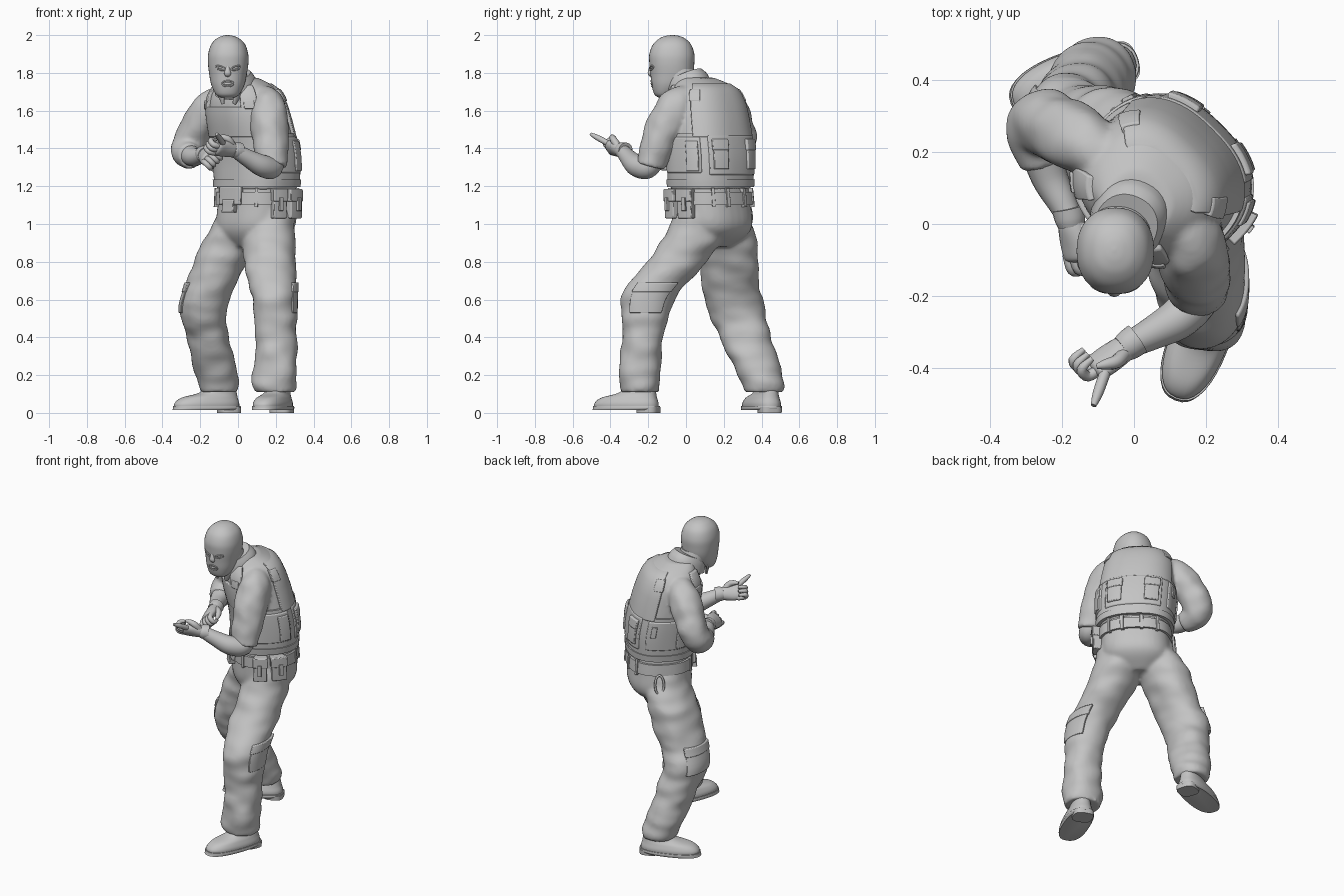
import bpy, bmesh, math
from mathutils import Vector, Matrix, noise

cube = bpy.data.objects.get("Cube")
if cube:
    bpy.data.objects.remove(cube)
grey = bpy.data.materials.new("plain grey")
grey.use_nodes = True
grey.diffuse_color = (0.55, 0.55, 0.55, 1)
grey.node_tree.nodes["Principled BSDF"].inputs["Base Color"].default_value = (0.55, 0.55, 0.55, 1)
rad = math.radians
TURN = rad(-45)   # body twist
CIRCLE = [2 * math.pi * i / 24 for i in range(24)]

def finish(name, data):
    o = bpy.data.objects.new(name, data)
    bpy.context.collection.objects.link(o)
    data.materials.append(grey)
    return o

def from_bm(name, bm):
    bmesh.ops.recalc_face_normals(bm, faces=bm.faces)
    me = bpy.data.meshes.new(name)
    bm.to_mesh(me)
    bm.free()
    return finish(name, me)

def skin(name, loops):
    """Closed skin over a stack of equal point loops."""
    bm = bmesh.new()
    rows = [[bm.verts.new(p) for p in loop] for loop in loops]
    n = len(rows[0])
    for r, q in zip(rows, rows[1:]):
        for i in range(n):
            bm.faces.new((r[i], r[(i + 1) % n], q[(i + 1) % n], q[i]))
    bm.faces.new(rows[0][::-1])
    bm.faces.new(rows[-1])
    return from_bm(name, bm)

def spline(rings, s):
    """Smooth in-between ring at parameter s."""
    k = len(rings) - 1
    i = max(0, min(int(s), k - 1))
    f = s - i
    a, b, c, d = (Vector(rings[max(0, min(j, k))]) for j in (i - 1, i, i + 1, i + 2))
    return b + 0.5 * f * (c - a + f * (2 * a - 5 * b + 4 * c - d + f * (3 * (b - c) + d - a)))

def ring_point(r, t, yaw, p, off=0.0, tilt=0.0):
    c, s = math.cos(t), math.sin(t)
    x = math.copysign(abs(c) ** (2 / p), c) * (r[3] + off)
    y = math.copysign(abs(s) ** (2 / p), s) * (r[4] + off)
    c, s = math.cos(yaw), math.sin(yaw)
    return Vector((r[0] + x * c - y * s, r[1] + x * s + y * c, r[2] + tilt * y))

def loft(name, rings, yaw=0.0, p=2.2, fold=0.0, tilt=0.0, n=36, steps=6):
    """Stack of level ovals (x, y, z, half width, half depth), with cloth folds."""
    loops = []
    for k in range((len(rings) - 1) * steps + 1):
        r = spline(rings, k / steps)
        loop = []
        for i in range(n):
            t = 2 * math.pi * i / n
            q = ring_point(r, t, yaw, p, 0, tilt)
            loop.append(ring_point(r, t, yaw, p, fold * noise.noise(Vector((q.x * 7, q.y * 7, q.z * 15))), tilt))
        loops.append(loop)
    return skin(name, loops)

def tube(name, rings, n=20, steps=6, fold=0.0, side=None):
    """Oval tube following a path; half width runs along side, level by default."""
    k = (len(rings) - 1) * steps
    rs = [spline(rings, j / steps) for j in range(k + 1)]
    loops = []
    for j, r in enumerate(rs):
        t = (rs[min(j + 1, k)].xyz - rs[max(j - 1, 0)].xyz).normalized()
        side = t.cross(Vector((0, 0, 1))) if side is None else side - t * side.dot(t)
        side.normalize()
        up = side.cross(t)
        loop = []
        for i in range(n):
            a = 2 * math.pi * i / n
            v = side * r[3] * math.cos(a) + up * r[4] * math.sin(a)
            loop.append(r.xyz + v * (1 + fold * noise.noise((r.xyz + v) * 14)))
        loops.append(loop)
    return skin(name, loops)

def path(pts):
    return [(x, y, z, r, r) for x, y, z, r in pts]

def on(rings, deg, z, off=0.0, yaw=TURN, p=2.4):
    """Point on a lofted body at an angle and height."""
    i = max(j for j in range(len(rings) - 1) if j == 0 or (rings[j][2] - z) * (rings[j][2] - rings[-1][2]) >= 0)
    r = spline(rings, i + (z - rings[i][2]) / (rings[i + 1][2] - rings[i][2]))
    r[2] = z
    return ring_point(r, rad(deg), yaw, p, off)

def patch(name, rings, d0, d1, z0, z1, off, yaw=TURN, p=2.4, n=12, rows=6):
    """Curved plate lying on a lofted body."""
    ds = [d0 + (d1 - d0) * i / n for i in range(n + 1)]
    zs = [z0 + (z1 - z0) * j / rows for j in range(rows + 1)]
    o = skin(name, [[on(rings, d, z, off, yaw, p) for d in ds] +
                    [on(rings, d, z, -0.015, yaw, p) for d in reversed(ds)] for z in zs])
    m = o.modifiers.new("soft edge", 'BEVEL')
    m.width, m.segments, m.limit_method, m.angle_limit = min(0.008, off * 0.4), 2, 'ANGLE', rad(50)

def band(name, rings, z0, z1, off, n=6):
    zs = [z0 + (z1 - z0) * j / n for j in range(n + 1)]
    skin(name, [[on(rings, 5 * i, z, off) for i in range(72)] for z in zs])

def merge(name, parts):
    """Fuse overlapping parts into one soft cloth skin."""
    bpy.ops.object.select_all(action='DESELECT')
    for o in parts:
        o.select_set(True)
    bpy.context.view_layer.objects.active = parts[0]
    bpy.ops.object.join()
    parts[0].name = name
    m = parts[0].modifiers.new("fuse", 'REMESH')
    m.mode, m.voxel_size, m.use_smooth_shade = 'VOXEL', 0.011, True
    m = parts[0].modifiers.new("soften", 'SMOOTH')
    m.factor, m.iterations = 0.5, 6

def wire(name, pts, r):
    cu = bpy.data.curves.new(name, 'CURVE')
    cu.dimensions, cu.bevel_depth, cu.bevel_resolution = '3D', r, 2
    sp = cu.splines.new('POLY')
    sp.points.add(len(pts) - 1)
    for q, v in zip(sp.points, pts):
        q.co = (*v, 1)
    sp.use_cyclic_u = True
    finish(name, cu)

def blob(name, loc, size):
    bm = bmesh.new()
    bmesh.ops.create_uvsphere(bm, u_segments=20, v_segments=12, radius=1,
                              matrix=Matrix.Translation(loc) @ Matrix.Diagonal((*size, 1)))
    from_bm(name, bm)

# Trousers
pelvis = [(.07, .13, .88, .1, .1), (.085, .14, .94, .18, .165), (.095, .14, 1.0, .208, .19),
          (.1, .135, 1.1, .208, .186), (.1, .13, 1.22, .205, .18)]
left_leg = [(.175, .075, 1.12, .11, .125), (.17, .06, 1.0, .128, .142), (.167, .02, .9, .137, .155),
            (.17, -.065, .78, .137, .155), (.183, -.155, .68, .127, .155), (.19, -.202, .6, .12, .14),
            (.2, -.225, .45, .108, .115), (.2, -.238, .3, .112, .11), (.195, -.247, .17, .117, .11),
            (.195, -.247, .11, .104, .1)]
right_leg = [(.02, .17, 1.12, .11, .13), (0, .195, 1.0, .13, .15), (-.05, .22, .9, .14, .158),
             (-.1, .23, .78, .14, .155), (-.15, .238, .66, .132, .152), (-.185, .263, .55, .124, .153),
             (-.165, .304, .43, .114, .14), (-.138, .352, .3, .114, .126), (-.11, .398, .18, .11, .118),
             (-.1, .41, .11, .1, .1)]
merge("trousers", [loft("seat", pelvis, TURN, 2.4), loft("left_leg", left_leg, fold=.014),
                   loft("right_leg", right_leg, fold=.014)])
for side, leg, out in (("left", left_leg, 0), ("right", right_leg, 170)):
    patch(side + "_cargo_pocket", leg, out - 38, out + 38, .53, .68, .007, 0, 2.2)
    patch(side + "_pocket_flap", leg, out - 40, out + 40, .64, .69, .011, 0, 2.2)

# Shoes
for side, cx, cy, yaw in (("left", .185, -.315, rad(-22)), ("right", -.165, .4, rad(-70))):
    for part, p, rows in (
            ("upper", 2.4, [(0, .02, .077, .178), (0, .05, .08, .178), (.015, .08, .07, .155),
                            (.06, .105, .058, .105), (.08, .14, .056, .078), (.08, .18, .05, .07)]),
            ("sole", 2.5, [(-.01, .014, .08, .18), (0, .024, .084, .186), (0, .036, .083, .185)]),
            ("heel", 3, [(.125, 0, .06, .058), (.125, .03, .062, .06)])):
        loft(side + "_shoe_" + part, [(cx - math.sin(yaw) * o, cy + math.cos(yaw) * o, z, a, b)
                                      for o, z, a, b in rows], yaw, p)

# Shirt with rolled sleeves
torso = [(.1, .13, 1.18, .212, .186), (.1, .13, 1.24, .218, .188), (.095, .13, 1.35, .222, .188),
         (.08, .122, 1.45, .222, .188), (.06, .11, 1.55, .215, .187), (.045, .102, 1.63, .206, .178),
         (.038, .096, 1.69, .187, .16), (.032, .09, 1.735, .15, .132), (.008, .052, 1.775, .09, .09)]
merge("shirt", [
    loft("body", torso, TURN, 2.4),
    tube("left_sleeve", path([(.12, .02, 1.68, .06), (.155, -.045, 1.63, .095), (.166, -.105, 1.53, .1),
                              (.175, -.15, 1.42, .093), (.18, -.18, 1.33, .08), (.18, -.187, 1.305, .078)]), 28, fold=.1),
    tube("right_sleeve", path([(-.08, .18, 1.68, .06), (-.14, .225, 1.62, .092), (-.205, .262, 1.53, .094),
                               (-.252, .283, 1.44, .09), (-.272, .25, 1.38, .082), (-.25, .165, 1.36, .066)]), 28, fold=.1)])

# Armoured vest
band("vest_body", torso, 1.2, 1.48, .012)
band("vest_hem", torso, 1.195, 1.235, .018)
patch("vest_back", torso, 24, 156, 1.46, 1.745, .014, n=28, rows=10)
patch("vest_chest", torso, -150, -30, 1.46, 1.62, .014, n=24)
for d in (-45, -135):
    patch("vest_front_strap", torso, d - 15, d + 15, 1.58, 1.735, .014)
    patch("strap_buckle", torso, d - 9, d + 9, 1.61, 1.655, .02)
for d in (22, 138):
    patch("shoulder_tab", torso, d, d + 20, 1.65, 1.715, .02)
patch("back_panel", torso, 48, 132, 1.26, 1.47, .018, n=20)
for d in (55, 103):
    patch("back_pouch", torso, d, d + 22, 1.29, 1.43, .028)
    patch("back_pouch_flap", torso, d - 1, d + 23, 1.39, 1.45, .032)
for d in (0, 180):
    patch("side_panel", torso, d - 34, d + 36, 1.27, 1.46, .018, n=18)
    patch("side_buckle", torso, d - 25, d - 16, 1.36, 1.43, .027)
    patch("side_pouch", torso, d + 12, d + 32, 1.28, 1.44, .026)

# Belt and carried gear
band("belt", pelvis, 1.1, 1.17, .013)
for d in (-24, 0):
    patch("left_belt_pouch", pelvis, d, d + 19, 1.03, 1.16, .05)
    patch("left_pouch_flap", pelvis, d - 1, d + 20, 1.12, 1.185, .056)
    patch("left_pouch_clip", pelvis, d + 7, d + 12, 1.07, 1.14, .064)
patch("buckle_pouch", pelvis, -106, -74, 1.1, 1.2, .03)
patch("buckle_flap", pelvis, -97, -83, 1.06, 1.13, .036)
for d in (-52, -130, 50, 74, 98, 125):
    patch("belt_loop", pelvis, d, d + 5, 1.09, 1.19, .02)
wire("hip_clip_ring", [on(pelvis, 172 + 6 * math.cos(a), 1.05 + .06 * math.sin(a), .025) for a in CIRCLE], .007)

# Bare forearms
tube("left_forearm", path([(.175, -.16, 1.36, .06), (.178, -.205, 1.3, .06), (.125, -.262, 1.31, .058),
                           (.05, -.305, 1.35, .046), (-.02, -.34, 1.392, .036)]))
tube("right_forearm", path([(-.265, .22, 1.375, .058), (-.235, .13, 1.355, .051), (-.2, .06, 1.36, .041),
                            (-.178, .015, 1.367, .034)]))

# Gloved hands: left one pointing with the thumb side up, right one half closed
for side, wrist, aim, across in (
        ("left", Vector((-.015, -.337, 1.39)), Vector((-.82, -.58, .12)), Vector((.35, -.5, .65))),
        ("right", Vector((-.178, .015, 1.367)), Vector((.2, -.95, -.1)), Vector((.7, .1, .7)))):
    aim.normalize()
    across = (across - aim * across.dot(aim)).normalized()
    inward = aim.cross(across) * (1 if side == "left" else -1)
    tube(side + "_glove_cuff", path([(*(wrist + aim * d), r) for d, r in ((-.03, .045), (0, .043), (.02, .038))]))
    tube(side + "_palm", [(*(wrist + aim * d), w, h) for d, w, h in
                          ((0, .036, .032), (.03, .043, .034), (.075, .05, .03), (.11, .047, .026), (.122, .03, .014))],
         side=across.copy())
    for k in range(4):
        pts = [wrist + aim * (.1 + f) - across * (k - 1.5) * .025 + inward * d
               for f, d in ((0, 0), (.045, .005), (.05, .04), (.01, .05))]
        if side == "left" and k == 0:
            pts = [wrist + aim * .1 + across * .035 + Vector((-.3, -.85, .45)) * s for s in (0, .035, .075, .11)]
        tube(side + "_finger", path([(*q, r) for q, r in zip(pts, (.0155, .0155, .014, .008))]), 12, 4)
    thumb = [wrist + aim * f + across * c + inward * d for f, c, d in
             ((.03, .025, .005), (.06, .048, .02), (.09, .048, .035), (.115, .04, .042))]
    tube(side + "_thumb", path([(*q, r) for q, r in zip(thumb, (.02, .019, .015, .007))]), 12, 4)

# Collar
loft("neck", [(-.01, .01, 1.66, .085, .085), (-.03, -.015, 1.74, .086, .088), (-.045, -.045, 1.82, .088, .088)])
loft("shirt_collar", [(-.008, .02, 1.71, .112, .112), (-.016, .006, 1.755, .102, .104),
                      (-.025, -.01, 1.785, .088, .092)], rad(-25), tilt=.42)
for s in (-1, 1):
    tube("collar_point", [(-.04 + s * .07, -.06, 1.735, .012, .03), (-.045 + s * .045, -.095, 1.69, .012, .03),
                          (-.05 + s * .03, -.095, 1.635, .008, .01)], 12)

# Masked head
head = [(-.055, -.122, 1.67, .037, .025), (-.055, -.112, 1.688, .063, .056), (-.054, -.088, 1.735, .087, .094),
        (-.053, -.076, 1.79, .099, .112), (-.052, -.075, 1.85, .107, .119), (-.052, -.075, 1.9, .106, .119),
        (-.052, -.074, 1.95, .09, .101), (-.053, -.073, 1.982, .06, .068), (-.054, -.072, 1.996, .028, .034),
        (-.055, -.072, 2.0, .004, .004)]
loft("mask", head)

def face(deg, z, off=0.0):
    return on(head, deg - 90, z, off, 0, 2.2)

tube("nose", [(-.055, -.182, 1.84, .01, .008), (-.055, -.188, 1.815, .014, .012),
              (-.055, -.19, 1.795, .018, .012), (-.055, -.18, 1.782, .01, .006)], 14)
for s in (-1, 1):
    wire("eye_opening", [face(s * (22 + 14 * math.cos(a)), 1.826 + .01 * math.sin(a) + .006 * math.cos(a))
                         for a in CIRCLE], .004)
    blob("eye", face(s * 21, 1.826, -.007), (.016, .01, .007))
wire("mouth_opening", [face(17 * math.cos(a), 1.743 + .015 * math.sin(a)) for a in CIRCLE], .004)
blob("lips", face(0, 1.743, -.004), (.02, .008, .008))

# Smooth shading with sharp edges kept
bpy.ops.object.select_all(action='DESELECT')
for o in bpy.context.collection.objects:
    if o.type == 'MESH' and o.name not in ("trousers", "shirt") and grey.name in o.data.materials:
        o.select_set(True)
        bpy.context.view_layer.objects.active = o
bpy.ops.object.shade_smooth_by_angle(angle=rad(40))
